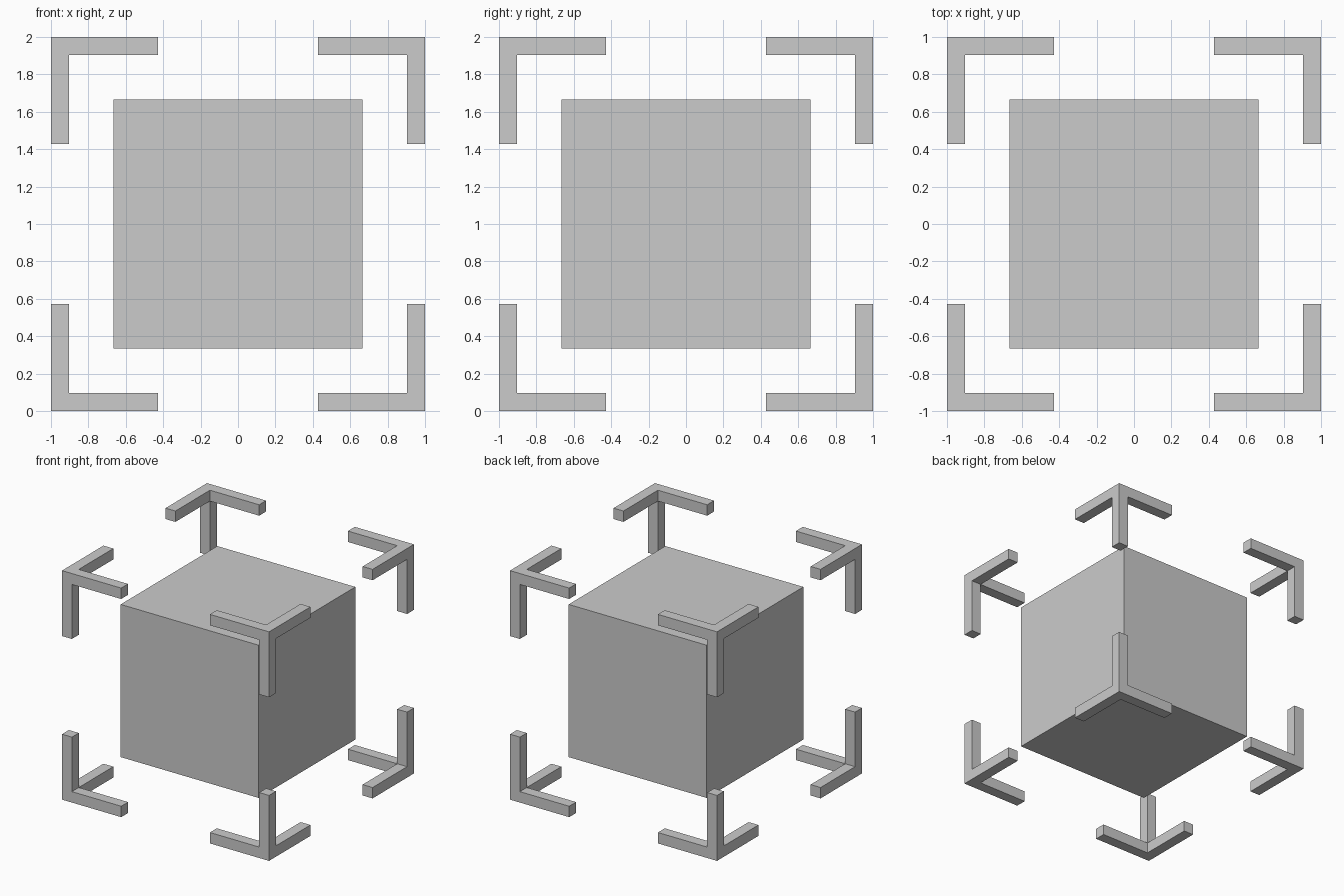
import bpy
import bmesh
from itertools import product
from mathutils import Vector

if "Cube" in bpy.data.objects:
    bpy.data.objects.remove(bpy.data.objects["Cube"])

CENTRE = Vector((0, 0, 1))
HALF = 1.0          # half size of the outer frame
CORE = 2 / 3        # half size of the inner cube
THICK = 2 / 21      # bracket bar thickness
ARM = 12 / 21       # bracket arm length, measured from the corner


def add_object(name, bm):
    bmesh.ops.recalc_face_normals(bm, faces=bm.faces)
    mesh = bpy.data.meshes.new(name)
    bm.to_mesh(mesh)
    bm.free()
    obj = bpy.data.objects.new(name, mesh)
    obj.location = CENTRE
    bpy.context.collection.objects.link(obj)


# Inner cube
bm = bmesh.new()
bmesh.ops.create_cube(bm, size=2 * CORE)
add_object("inner_cube", bm)


def corner_bracket(name, signs):
    # Small corner block with its three inward faces extruded into arms
    bm = bmesh.new()
    bmesh.ops.create_cube(bm, size=THICK)
    bm.normal_update()
    inward = [f for f in bm.faces if sum(f.normal) < 0]
    for face in inward:
        step = face.normal * (ARM - THICK)
        new = bmesh.ops.extrude_discrete_faces(bm, faces=[face])["faces"][0]
        bmesh.ops.translate(bm, vec=step, verts=new.verts)
    # Move to the outer corner, then mirror into its octant
    shift = HALF - THICK / 2
    bmesh.ops.translate(bm, vec=(shift, shift, shift), verts=bm.verts)
    bmesh.ops.remove_doubles(bm, verts=bm.verts, dist=1e-5)
    bmesh.ops.scale(bm, vec=signs, verts=bm.verts)
    add_object(name, bm)


# Eight corner brackets
for sx, sy, sz in product((-1, 1), repeat=3):
    name = "_".join(("corner_bracket",
                     "top" if sz > 0 else "bottom",
                     "back" if sy > 0 else "front",
                     "right" if sx > 0 else "left"))
    corner_bracket(name, (sx, sy, sz))
